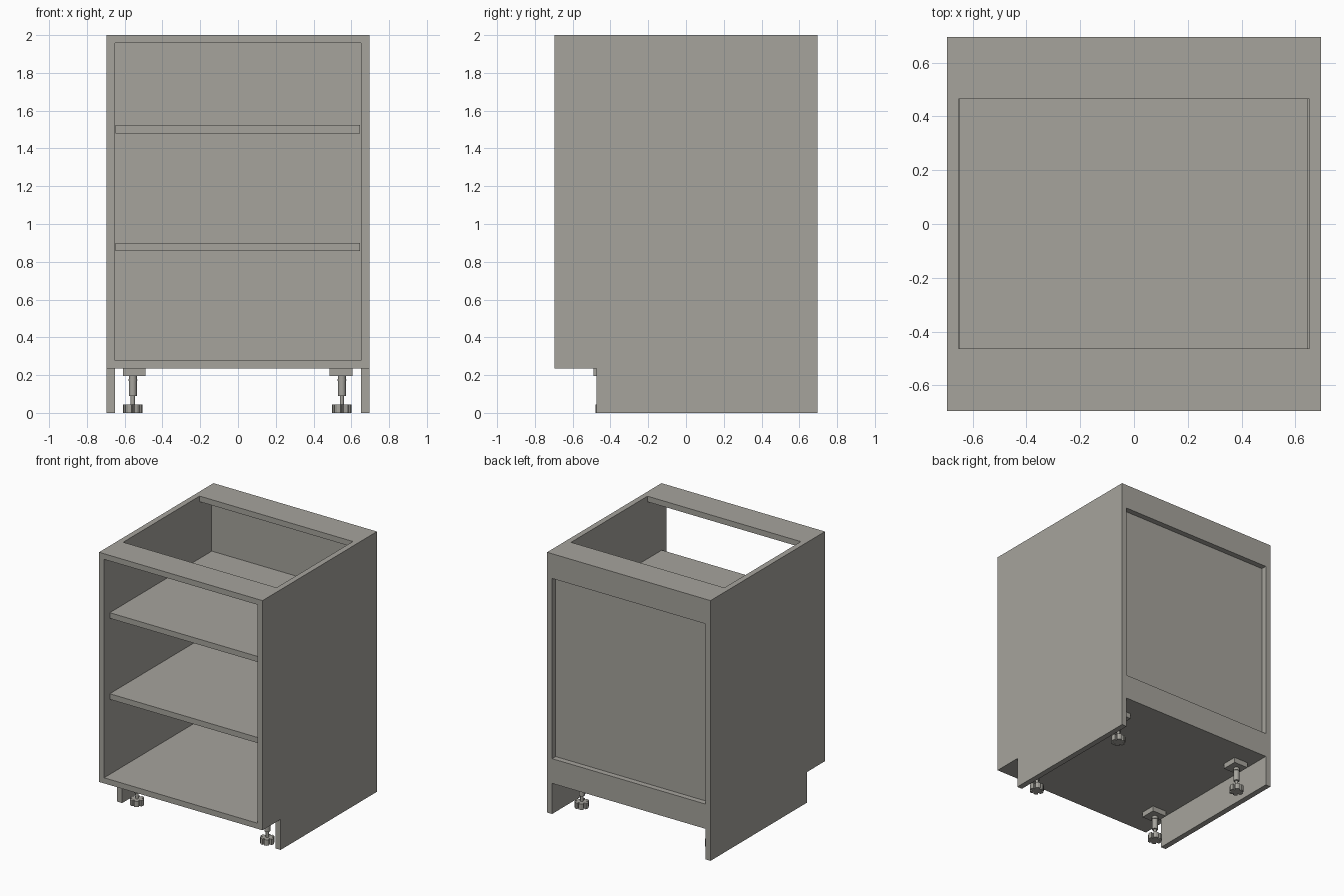
import bpy, bmesh, math

cube = bpy.data.objects.get("Cube")
if cube:
    bpy.data.objects.remove(cube, do_unlink=True)

grey = bpy.data.materials.new("warm_grey")
grey.use_nodes = True
COLOUR = (0.38, 0.37, 0.335, 1)
grey.diffuse_color = COLOUR
grey.node_tree.nodes["Principled BSDF"].inputs["Base Color"].default_value = COLOUR

H = 0.695          # half width and half depth
T = 0.043          # board thickness
IN = H - T         # inner face of the side boards
BASE = 0.235       # underside of the floor board
KICK = -0.475      # depth of the toe kick


def finish(name, bm):
    bmesh.ops.recalc_face_normals(bm, faces=bm.faces)
    mesh = bpy.data.meshes.new(name)
    bm.to_mesh(mesh)
    bm.free()
    mesh.materials.append(grey)
    obj = bpy.data.objects.new(name, mesh)
    bpy.context.collection.objects.link(obj)
    return obj


def prism(name, points, offset):
    """Extrude a closed outline along an offset."""
    bm = bmesh.new()
    face = bm.faces.new([bm.verts.new(p) for p in points])
    new = bmesh.ops.extrude_face_region(bm, geom=[face])["geom"]
    bmesh.ops.translate(bm, vec=offset,
                        verts=[v for v in new if isinstance(v, bmesh.types.BMVert)])
    return finish(name, bm)


def board(name, x0, x1, y0, y1, z0, z1):
    return prism(name, [(x0, y0, z0), (x1, y0, z0), (x1, y1, z0), (x0, y1, z0)],
                 (0, 0, z1 - z0))


def disc(name, x, y, z0, z1, radius, sides=20):
    ring = [i * math.tau / sides for i in range(sides)]
    obj = prism(name, [(x + radius * math.cos(a), y + radius * math.sin(a), z0)
                       for a in ring], (0, 0, z1 - z0))
    for poly in obj.data.polygons:
        poly.use_smooth = abs(poly.normal.z) < 0.5
    for edge in obj.data.edges:
        a, b = (obj.data.vertices[i].co.z for i in edge.vertices)
        edge.use_edge_sharp = abs(a - b) < 0.001
    return obj


# Side boards with the toe kick notch
profile = [(-H, BASE), (KICK, BASE), (KICK, 0), (H, 0), (H, 2), (-H, 2)]
for side, x in (("right", -H), ("left", IN)):
    prism(side + "_side", [(x, y, z) for y, z in profile], (T, 0, 0))

# Floor, top rails and back
board("floor", -IN, IN, -H, H, BASE, BASE + T)
board("front_top_rail", -IN, IN, -H, -0.463, 2 - T, 2)
board("rear_top_rail", -IN, IN, 0.465, H, 2 - T, 2)
board("back_panel", -IN, IN, IN - T, IN, BASE + T, 2 - T)
board("upper_back_rail", -IN, IN, IN, H, 1.81, 2 - T)
board("lower_back_rail", -IN, IN, IN, H, BASE + T, 0.425)

# Shelves, set back from the front edge
for name, z in (("lower_shelf", 0.857), ("upper_shelf", 1.48)):
    board(name, -IN + 0.003, IN - 0.005, -0.63, IN - T, z, z + T)

# Levelling feet
for side, x in (("right", -0.557), ("left", 0.55)):
    for end, y in (("front", -0.43), ("rear", 0.48)):
        tag = side + "_" + end
        px = x + (0.007 if x < 0 else -0.005)
        board(tag + "_foot_plate", px - 0.06, px + 0.06, y - 0.06, y + 0.06, 0.195, BASE)
        disc(tag + "_foot_sleeve", x, y, 0.09, 0.195, 0.021)
        disc(tag + "_foot_collar", x, y, 0.172, 0.178, 0.025)
        disc(tag + "_foot_bolt", x, y, 0.045, 0.09, 0.011)
        # Lobed knob
        lobes = 6
        outline = []
        for i in range(lobes):
            for turn, r in ((-0.36, 0.05), (0, 0.052), (0.36, 0.05), (0.44, 0.034), (0.6, 0.034)):
                a = i * math.tau / lobes + turn
                outline.append((x + r * math.cos(a), y + r * math.sin(a), 0))
        prism(tag + "_foot_knob", outline, (0, 0, 0.045))
